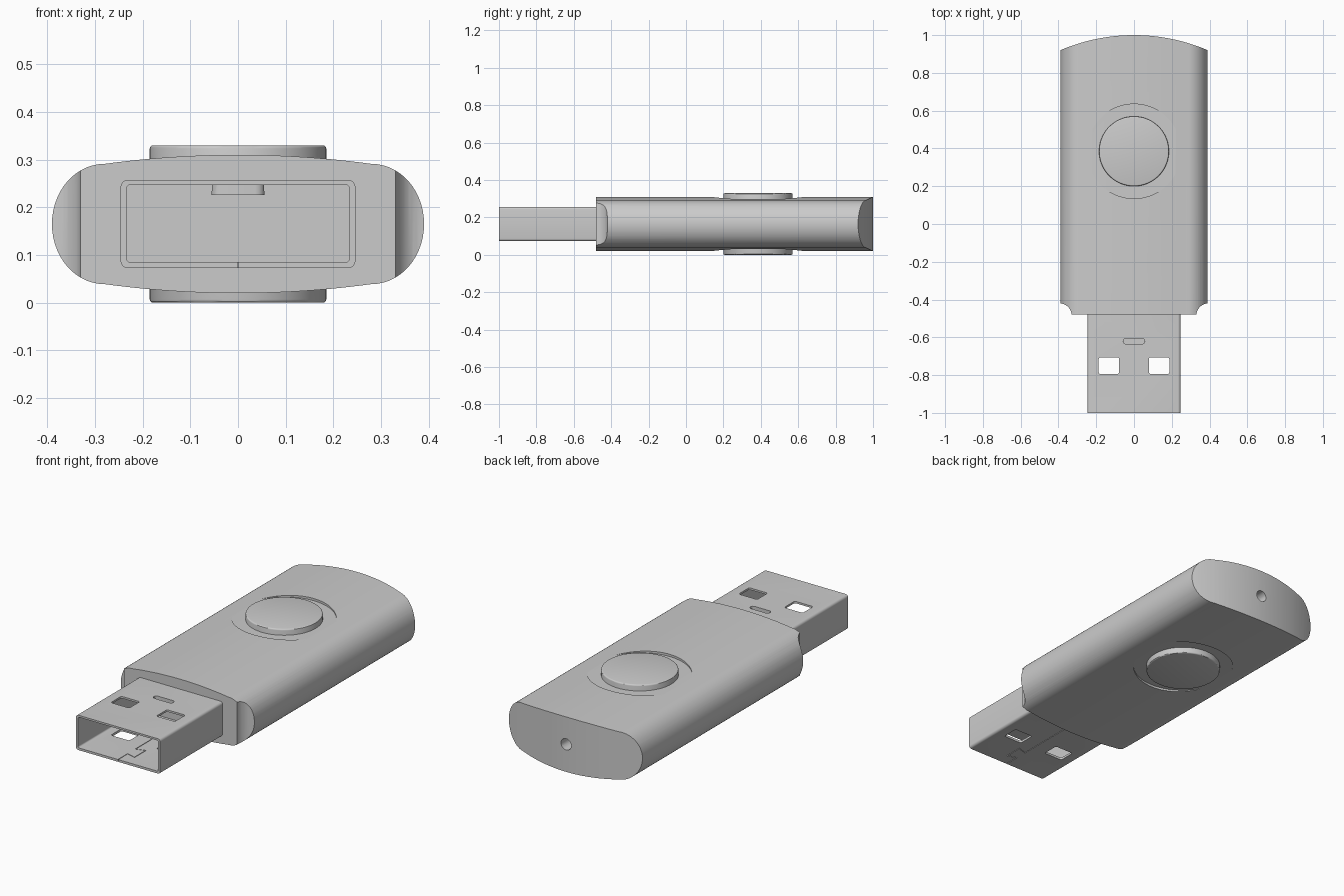
import bpy, bmesh
from math import sin, cos, pi, asin, sqrt
from mathutils import Vector

if "Cube" in bpy.data.objects:
    bpy.data.objects.remove(bpy.data.objects["Cube"], do_unlink=True)

grey = bpy.data.materials.new("plain grey")
grey.use_nodes = True
GREY = (0.6, 0.6, 0.6, 1)
grey.diffuse_color = GREY
grey.node_tree.nodes["Principled BSDF"].inputs["Base Color"].default_value = GREY

MID = 0.165      # height of the symmetry plane
BUTTON_Y = 0.385


def prism(name, points, lo, hi, axis):
    """Extrude a 2D outline: axis 'Y' takes (x, z) points, axis 'Z' takes (x, y)."""
    place = (lambda p, d: (p[0], d, p[1])) if axis == "Y" else (lambda p, d: (p[0], p[1], d))
    bm = bmesh.new()
    rings = [[bm.verts.new(place(p, d)) for p in points] for d in (lo, hi)]
    bm.faces.new(rings[0])
    bm.faces.new(rings[1])
    n = len(points)
    for i in range(n):
        j = (i + 1) % n
        bm.faces.new((rings[0][i], rings[0][j], rings[1][j], rings[1][i]))
    bmesh.ops.recalc_face_normals(bm, faces=bm.faces)
    mesh = bpy.data.meshes.new(name)
    bm.to_mesh(mesh)
    bm.free()
    mesh.materials.append(grey)
    obj = bpy.data.objects.new(name, mesh)
    bpy.context.collection.objects.link(obj)
    return obj


def arc(cx, cy, r, start, end, steps):
    return [(cx + r * cos(start + (end - start) * i / steps),
             cy + r * sin(start + (end - start) * i / steps)) for i in range(steps + 1)]


def circle(cx, cy, r, steps=64):
    return arc(cx, cy, r, 0, 2 * pi, steps)[:-1]


def rounded_rect(cx, cy, hx, hy, r, steps=4):
    pts = []
    for k, (sx, sy) in enumerate(((1, 1), (-1, 1), (-1, -1), (1, -1))):
        pts += arc(cx + sx * (hx - r), cy + sy * (hy - r), r, k * pi / 2, (k + 1) * pi / 2, steps)
    return pts


def activate(obj):
    bpy.ops.object.select_all(action="DESELECT")
    obj.select_set(True)
    bpy.context.view_layer.objects.active = obj


def boolean(obj, tool, operation="DIFFERENCE", keep=False):
    activate(obj)
    mod = obj.modifiers.new("cut", "BOOLEAN")
    mod.operation, mod.solver, mod.object = operation, "EXACT", tool
    bpy.ops.object.modifier_apply(modifier=mod.name)
    if not keep:
        bpy.data.objects.remove(tool, do_unlink=True)


# Body: pillow-shaped cross-section, trimmed by the plan outline
def half_height(x):
    x = abs(x)
    if x < 0.28:
        return 0.145 - 0.019 * (x / 0.28) ** 2
    return 0.126 * sqrt(max(0, 1 - ((x - 0.28) / 0.11) ** 2))


xs = [0.28 * i / 10 for i in range(10)] + [0.28 + 0.11 * sin(pi / 2 * i / 14) for i in range(15)]
upper = [(x, half_height(x)) for x in reversed(xs)] + [(-x, half_height(x)) for x in xs[1:]]
section = [(x, MID + h) for x, h in upper] + [(-x, MID - h) for x, h in upper[1:-1]]
body = prism("body", section, -0.48, 1.1, "Y")

R = 0.99
half = asin(0.395 / R)
plan = arc(0, 1 - R, R, pi / 2 - half, pi / 2 + half, 32)
plan += arc(-0.395, -0.485, 0.065, pi / 2, 0, 10)
plan += arc(0.395, -0.485, 0.065, pi, pi / 2, 10)
boolean(body, prism("plan_trim", plan, -0.1, 0.5, "Z"), "INTERSECT")

# Shallow flat recesses around the button, and the cord hole in the back
for sign in (1, -1):
    floor, out = MID + sign * 0.133, MID + sign * 0.3
    boolean(body, prism("recess_cutter", circle(0, BUTTON_Y, 0.25, 96),
                        min(floor, out), max(floor, out), "Z"))
boolean(body, prism("hole_cutter", circle(0, MID, 0.03, 24), 0.85, 1.2, "Y"))

# Pivot button through the body
button = prism("pivot_button", circle(0, BUTTON_Y, 0.185, 72), 0, 2 * MID, "Z")
activate(button)
bevel = button.modifiers.new("edge", "BEVEL")
bevel.width, bevel.segments, bevel.limit_method = 0.007, 3, "ANGLE"
bpy.ops.object.modifier_apply(modifier="edge")

# Hollow metal connector
shell = prism("connector_shell", rounded_rect(0, MID, 0.246, 0.092, 0.014), -1, -0.46, "Y")
boolean(shell, prism("bore_cutter", rounded_rect(0, 0.166, 0.234, 0.081, 0.008), -1.1, -0.479, "Y"))

# Square windows through both walls
for side in (1, -1):
    boolean(shell, prism("window_cutter", rounded_rect(side * 0.133, -0.75, 0.054, 0.044, 0.01),
                         0, 0.4, "Z"))

# Pressed dimple behind the windows
dimple = prism("dimple", rounded_rect(0, -0.62, 0.056, 0.022, 0.02), 0.226, 0.25, "Z")
slot = prism("slot_cutter", rounded_rect(0, -0.62, 0.057, 0.015, 0.0145), 0.234, 0.4, "Z")
boolean(shell, dimple, "UNION")
boolean(shell, slot)

# Dovetailed seam along the underside
path = [(0, -1.05), (0, -0.92), (0.05, -0.935), (0.05, -0.84), (0, -0.855), (0, -0.485)]
for a, b in zip(path, path[1:]):
    a, b = Vector(a), Vector(b)
    along = (b - a).normalized() * 0.0015
    across = Vector((-along.y, along.x))
    quad = [a - along - across, b + along - across, b + along + across, a - along + across]
    boolean(shell, prism("seam_cutter", quad, 0.05, 0.1, "Z"))

for obj in (body, button, shell):
    activate(obj)
    bpy.ops.object.shade_smooth_by_angle(angle=pi / 6)
